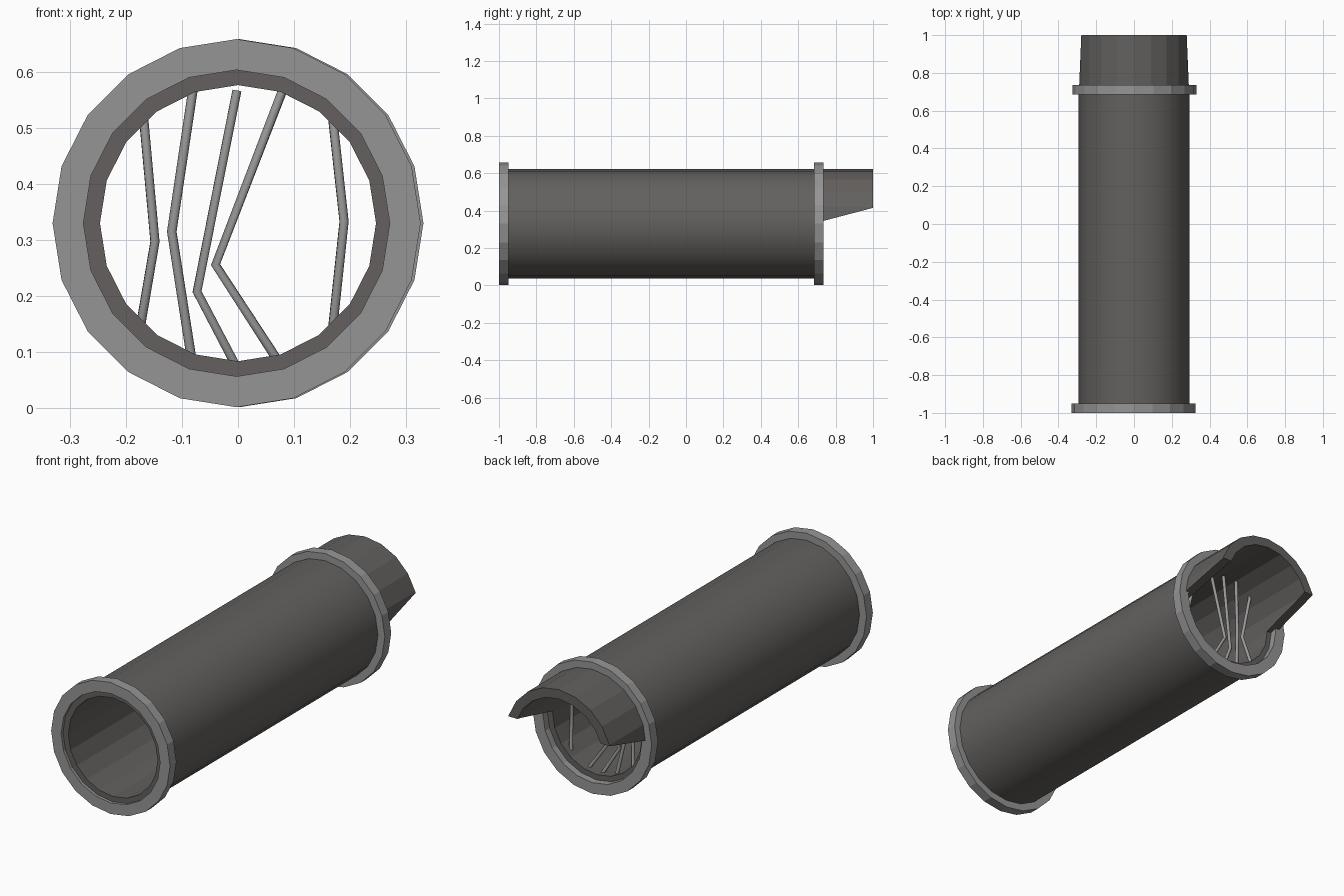
import bpy, bmesh, math
from mathutils import Vector

if "Cube" in bpy.data.objects:
    bpy.data.objects.remove(bpy.data.objects["Cube"])

SIDES, CZ = 20, 0.33


def material(name, rgb):
    m = bpy.data.materials.new(name)
    m.diffuse_color = (*rgb, 1)
    m.use_nodes = True
    m.node_tree.nodes["Principled BSDF"].inputs["Base Color"].default_value = m.diffuse_color
    return m


dark = material("dark_concrete", (0.125, 0.118, 0.112))
light = material("light_concrete", (0.3, 0.3, 0.3))
steel = material("bar_steel", (0.32, 0.32, 0.32))


def tube(name, y0, y1, ro, ri, mat, x=0.0, cut=None, smooth=False):
    """Hollow tube along y; cut = (point, normal) keeps the normal side."""
    bm = bmesh.new()
    profile = [(ro, y0), (ro, y1), (ri, y1), (ri, y0)]
    loops = []
    for i in range(SIDES):
        a = 2 * math.pi * i / SIDES
        loops.append([bm.verts.new((x + r * math.cos(a), y, CZ + r * math.sin(a)))
                      for r, y in profile])
    for i in range(SIDES):
        p, q = loops[i], loops[(i + 1) % SIDES]
        for k in range(4):
            f = bm.faces.new((p[k], p[(k + 1) % 4], q[(k + 1) % 4], q[k]))
            f.smooth = smooth and k == 0
    if cut:
        res = bmesh.ops.bisect_plane(bm, geom=bm.verts[:] + bm.edges[:] + bm.faces[:],
                                     plane_co=cut[0], plane_no=cut[1], clear_inner=True)
        edges = [e for e in res["geom_cut"] if isinstance(e, bmesh.types.BMEdge)]
        bmesh.ops.holes_fill(bm, edges=edges, sides=0)
    bmesh.ops.recalc_face_normals(bm, faces=bm.faces)
    for e in bm.edges:
        if len(e.link_faces) == 2 and e.calc_face_angle(0) > math.radians(30):
            e.smooth = False
    me = bpy.data.meshes.new(name)
    bm.to_mesh(me)
    bm.free()
    me.materials.append(mat)
    ob = bpy.data.objects.new(name, me)
    bpy.context.collection.objects.link(ob)
    return ob


# Main pipe and the broken-off upper hood at the back
tube("pipe_body", -0.985, 0.70, 0.2925, 0.246, dark, smooth=True)
tube("broken_hood", 0.70, 1.0, 0.2925, 0.246, dark,
     cut=(Vector((0, 0.735, 0.345)), Vector((0, -0.264, 1)).normalized()))

# Collars at both ends
tube("front_collar", -1.0, -0.95, 0.328, 0.273, light, x=-0.0025)
tube("rear_collar", 0.685, 0.735, 0.328, 0.273, light, x=0.0025)


# Bent bars of the rear grate: (x, z) at top, bend and bottom
bars = [
    [(-0.168, 0.515), (-0.148, 0.297), (-0.174, 0.145)],
    [(-0.080, 0.570), (-0.118, 0.315), (-0.083, 0.090)],
    [(-0.002, 0.566), (-0.073, 0.208), (-0.006, 0.080)],
    [(0.080, 0.568), (-0.040, 0.256), (0.069, 0.088)],
    [(0.169, 0.515), (0.189, 0.333), (0.169, 0.145)],
]
for i, pts in enumerate(bars):
    cu = bpy.data.curves.new(f"grate_bar_{i + 1}", "CURVE")
    cu.dimensions = "3D"
    cu.bevel_depth = 0.0085
    cu.bevel_resolution = 2
    cu.use_fill_caps = True
    sp = cu.splines.new("POLY")
    sp.points.add(2)
    for p, (x, z), y in zip(sp.points, pts, (0.665, 0.63, 0.665)):
        p.co = (x, y, z, 1)
    cu.materials.append(steel)
    ob = bpy.data.objects.new(f"grate_bar_{i + 1}", cu)
    bpy.context.collection.objects.link(ob)
